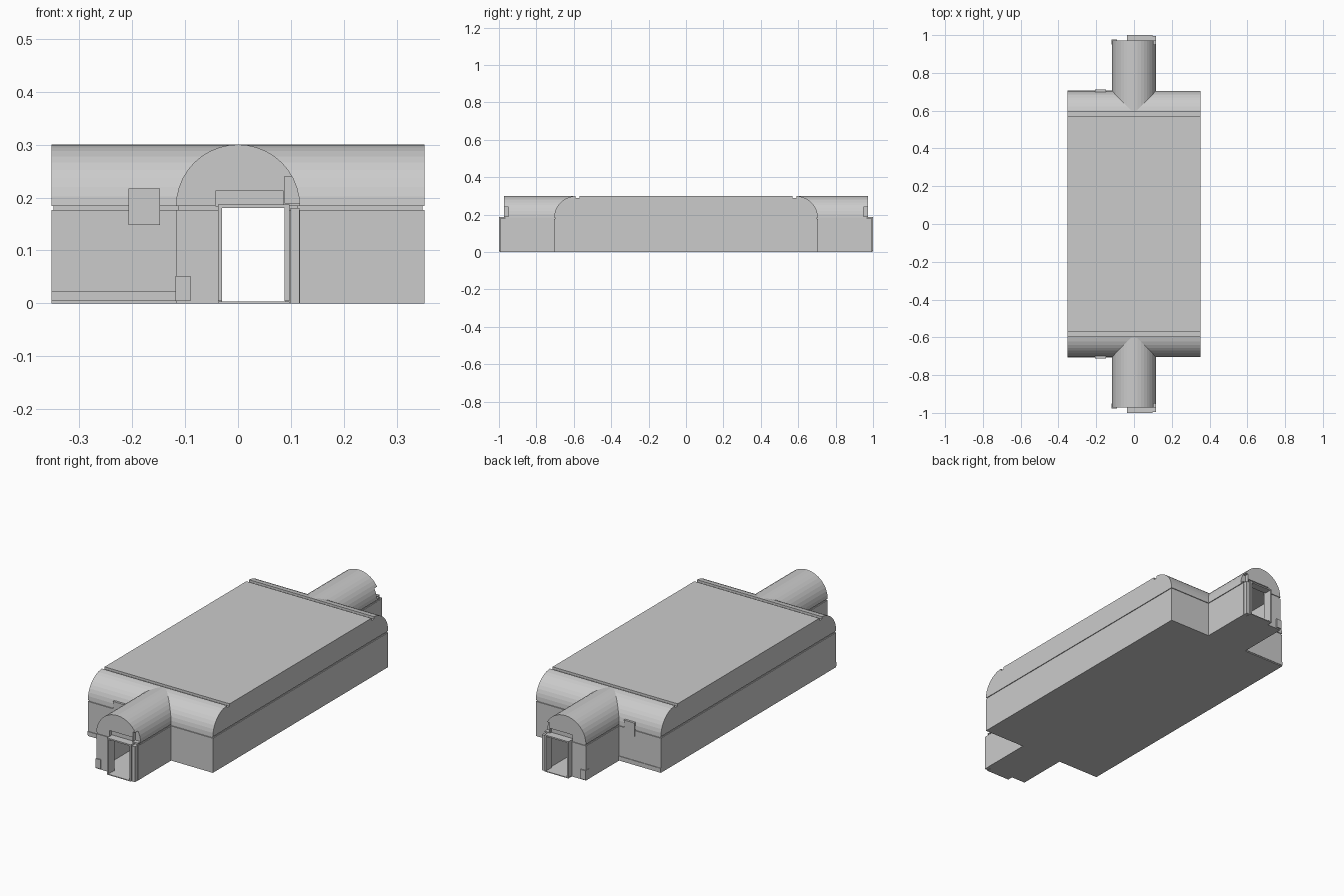
import bpy, bmesh, math
from mathutils import Vector

cube = bpy.data.objects.get("Cube")
if cube:
    bpy.data.objects.remove(cube)

grey = bpy.data.materials.new("plain grey")
grey.use_nodes = True
colour = (0.6, 0.6, 0.6, 1)
grey.diffuse_color = colour
grey.node_tree.nodes["Principled BSDF"].inputs["Base Color"].default_value = colour

W, L = 0.352, 0.705          # half width and length of the hall
CW, CL = 0.117, 0.972        # half width and length of the corridors
SEAM_LOW, SEAM_HIGH, TOP = 0.176, 0.184, 0.30


def prism(name, outline, start, vector):
    """Extrude a closed outline, whose points are placed by start, along a vector."""
    bm = bmesh.new()
    face = bm.faces.new([bm.verts.new(start(a, b)) for a, b in outline])
    new = bmesh.ops.extrude_face_region(bm, geom=[face])["geom"]
    bmesh.ops.translate(bm, vec=Vector(vector), verts=[v for v in new if isinstance(v, bmesh.types.BMVert)])
    bmesh.ops.recalc_face_normals(bm, faces=bm.faces)
    mesh = bpy.data.meshes.new(name)
    bm.to_mesh(mesh)
    bm.free()
    mesh.materials.append(grey)
    ob = bpy.data.objects.new(name, mesh)
    bpy.context.collection.objects.link(ob)
    return ob


def box(name, x, y, z):
    outline = [(x[0], y[0]), (x[1], y[0]), (x[1], y[1]), (x[0], y[1])]
    return prism(name, outline, lambda a, b: (a, b, z[0]), (0, 0, z[1] - z[0]))


def cross_slab(name, inset, z0, z1):
    """Slab with the plan of the hall and its two corridors."""
    w, l, cw, cl = W - inset, L - inset, CW - inset, CL - inset
    quarter = [(w, l), (cw, l), (cw, cl)]
    left = quarter + [(-x, y) for x, y in reversed(quarter)]
    outline = left + [(-x, -y) for x, y in left]
    return prism(name, outline, lambda a, b: (a, b, z0), (0, 0, z1 - z0))


def combine(ob, others, operation):
    """Apply booleans, then drop the helper objects."""
    for other in others:
        other.hide_render = True
        mod = ob.modifiers.new("cut", "BOOLEAN")
        mod.operation, mod.object, mod.solver = operation, other, "EXACT"
    bpy.context.view_layer.update()
    graph = bpy.context.evaluated_depsgraph_get()
    mesh = bpy.data.meshes.new_from_object(ob.evaluated_get(graph))
    ob.modifiers.clear()
    ob.data = mesh
    for other in others:
        bpy.data.objects.remove(other)


def mirrored_box(name, x, y, z):
    """Box at the front end, repeated at the back end."""
    ob = box(name, x, (-y[1], -y[0]), z)
    mod = ob.modifiers.new("both ends", "MIRROR")
    mod.use_axis = (False, True, False)
    return ob


def both_ends(x, y, z):
    return [box("cutter", x, sorted((s * y[0], s * y[1])), z) for s in (-1, 1)]


# Lower walls, hollow, with a doorway at each end
walls = cross_slab("lower_walls", 0, 0, SEAM_LOW)
inside = cross_slab("cutter", 0.02, 0.003, 0.2)
combine(walls, [inside] + both_ends((-0.03, 0.09), (0.9, 1.1), (0.003, 0.2)), "DIFFERENCE")

# Recessed seam between walls and roof
seam = cross_slab("wall_seam", 0.004, SEAM_LOW, SEAM_HIGH)
combine(seam, [cross_slab("cutter", 0.02, 0.1, 0.2)]
        + both_ends((-0.03, 0.09), (0.9, 1.1), (0.1, 0.2)), "DIFFERENCE")

# Roof: rounded hall ends crossed by the barrel of the corridors
STEPS = 10
rise = TOP - SEAM_HIGH
arc = [(math.cos(i * math.pi / 2 / STEPS), math.sin(i * math.pi / 2 / STEPS)) for i in range(STEPS + 1)]
hall = [(L - 0.12 + 0.12 * c, SEAM_HIGH + rise * s) for c, s in arc]
hall += [(-y, z) for y, z in reversed(hall)]
barrel = [(CW * c, SEAM_HIGH + rise * s) for c, s in arc]
barrel += [(-x, z) for x, z in reversed(barrel[:-1])]
roof = prism("roof", hall, lambda y, z: (-W, y, z), (2 * W, 0, 0))
corridor = prism("corridor_roof", barrel, lambda x, z: (x, -CL, z), (0, 2 * CL, 0))
combine(roof, [corridor], "UNION")

# Roof grooves, recess over each door and corner notch
cuts = both_ends((-0.4, 0.4), (0.57, 0.592), (0.288, 0.4))
cuts += both_ends((-0.042, 0.086), (0.957, 1.1), (0.17, 0.212))
cuts += both_ends((0.088, 0.2), (0.95, 1.1), (0.19, 0.24))
combine(roof, cuts, "DIFFERENCE")

# Door frames standing proud of the corridor ends
mirrored_box("door_jamb_right", (-0.038, -0.03), (0.96, 1.0), (0.005, SEAM_HIGH))
mirrored_box("door_jamb_left", (0.088, 0.097), (0.96, 1.0), (0.005, SEAM_HIGH))
mirrored_box("door_header", (-0.038, 0.097), (0.96, 1.0), (0.18, 0.187))
mirrored_box("door_sill", (-0.038, 0.097), (0.96, 1.0), (0, 0.004))
mirrored_box("corner_post", (0.099, 0.116), (0.95, 0.994), (0, 0.18))

# Small plates on the end walls
mirrored_box("wall_panel", (-0.207, -0.147), (0.68, 0.709), (0.148, 0.213))
mirrored_box("wall_panel_hood", (-0.207, -0.147), (0.68, 0.711), (0.213, 0.217))
mirrored_box("skirting", (-W, -CW), (0.70, 0.708), (0.005, 0.024))
mirrored_box("corner_foot", (-0.118, -0.09), (0.95, 0.978), (0.005, 0.052))
